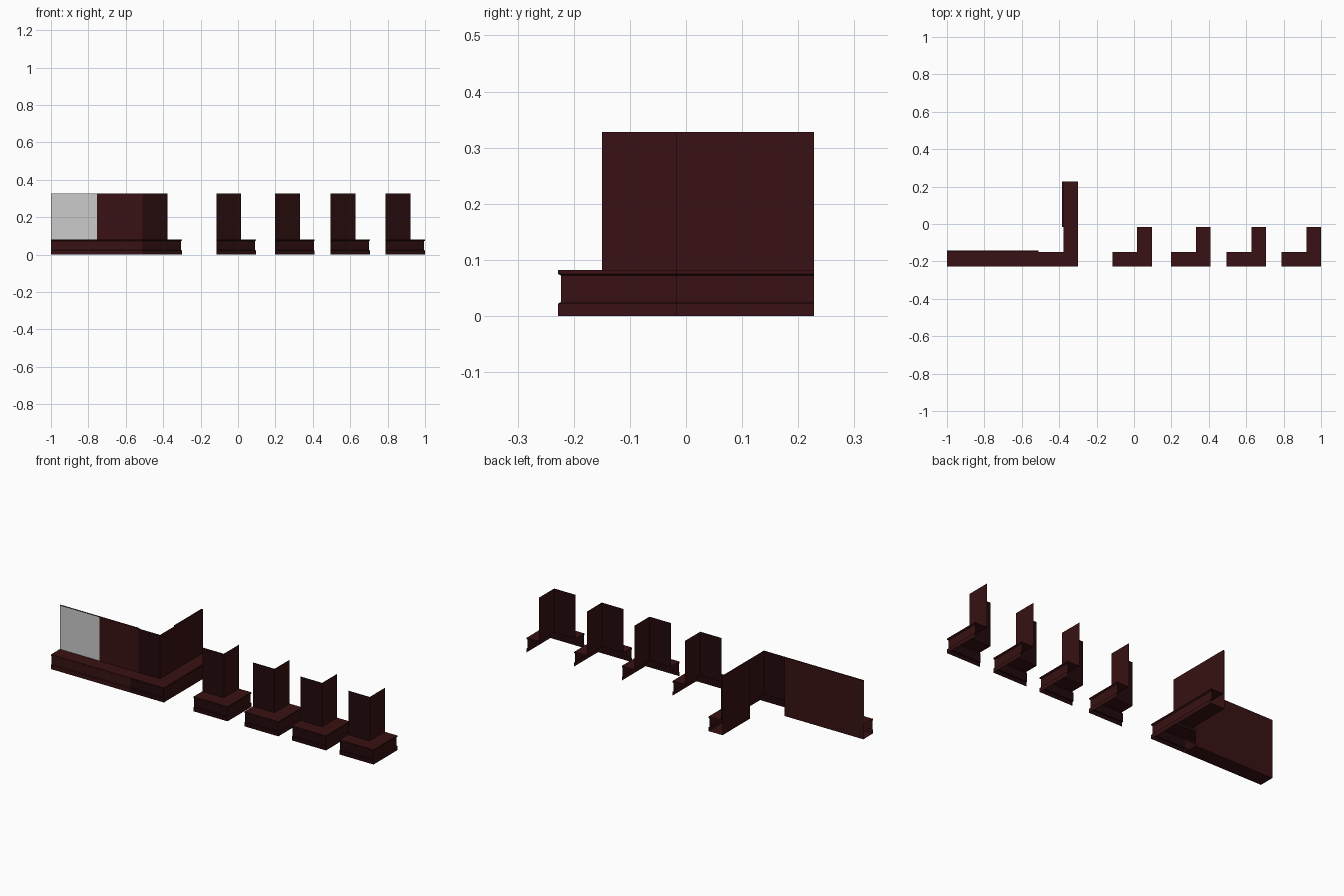
import bpy

cube = bpy.data.objects.get("Cube")
if cube:
    bpy.data.objects.remove(cube)


def make_material(name, rgb):
    mat = bpy.data.materials.new(name)
    mat.use_nodes = True
    colour = (*rgb, 1.0)
    mat.diffuse_color = colour
    mat.node_tree.nodes["Principled BSDF"].inputs["Base Color"].default_value = colour
    return mat


maroon = make_material("dark maroon", (0.040, 0.0056, 0.0065))
shade = make_material("deep maroon", (0.016, 0.0027, 0.0033))
grey = make_material("plain grey", (0.60, 0.60, 0.60))

TOP, LEDGE, OUT, BACK = 0.328, 0.082, 0.078, -0.008
WALL_Y = -0.15
ARM = 0.133

# Wall face, ledge top and moulded ledge front: (distance out, height)
FACE = [(0, TOP), (0, LEDGE), (OUT, LEDGE), (OUT, 0.075), (0.073, 0.072),
        (0.073, 0.025), (OUT, 0.022), (OUT, 0)]
# The straight sections also have a bottom and a back panel
CLOSED = FACE + [(BACK, 0), (BACK, TOP)]


def sweep(name, profile, stations, closed, rule):
    """Run the profile through stations of (x, y, outward x, outward y)."""
    verts = [(x + dx * o, y + dy * o, z)
             for x, y, dx, dy in stations for o, z in profile]
    n = len(profile)
    faces = []
    for s in range(len(stations) - 1):
        for i in range(n if closed else n - 1):
            j = (i + 1) % n
            a, b = s * n, (s + 1) * n
            faces.append((a + i, a + j, b + j, b + i))
    mesh = bpy.data.meshes.new(name)
    mesh.from_pydata(verts, [], faces)
    mesh.update()
    for mat in (maroon, shade, grey):
        mesh.materials.append(mat)
    for face in mesh.polygons:
        face.material_index = rule(face)
    obj = bpy.data.objects.new(name, mesh)
    bpy.context.collection.objects.link(obj)
    return obj


def plain(face):
    return 0


def front_shaded(face):
    return 1 if face.normal.y < -0.5 else 0


def grey_panel(face):
    return 2 if face.normal.y < -0.5 and face.center.z > LEDGE else 0


def corner(name, x):
    # Open-backed corner with two equal arms
    sweep(name, FACE, [(x - ARM, WALL_Y, 0, -1), (x, WALL_Y, 1, -1),
                       (x, WALL_Y + ARM, 1, 0)], False, front_shaded)


# Long wall: two straight front sections, a corner and a side section
BIG_X = -0.378
MID_X = -0.755
sweep("front_wall_grey", CLOSED,
      [(-1, WALL_Y, 0, -1), (MID_X, WALL_Y, 0, -1)], True, grey_panel)
sweep("front_wall_plain", CLOSED,
      [(MID_X, WALL_Y, 0, -1), (BIG_X - ARM, WALL_Y, 0, -1)], True, plain)
corner("wall_corner", BIG_X)
sweep("side_wall", CLOSED,
      [(BIG_X, WALL_Y + ARM, 1, 0), (BIG_X, 0.228, 1, 0)], True, plain)

# Four loose corner pieces
for number, x in enumerate((0.017, 0.332, 0.627, 0.922), 1):
    corner(f"corner_piece_{number}", x)
